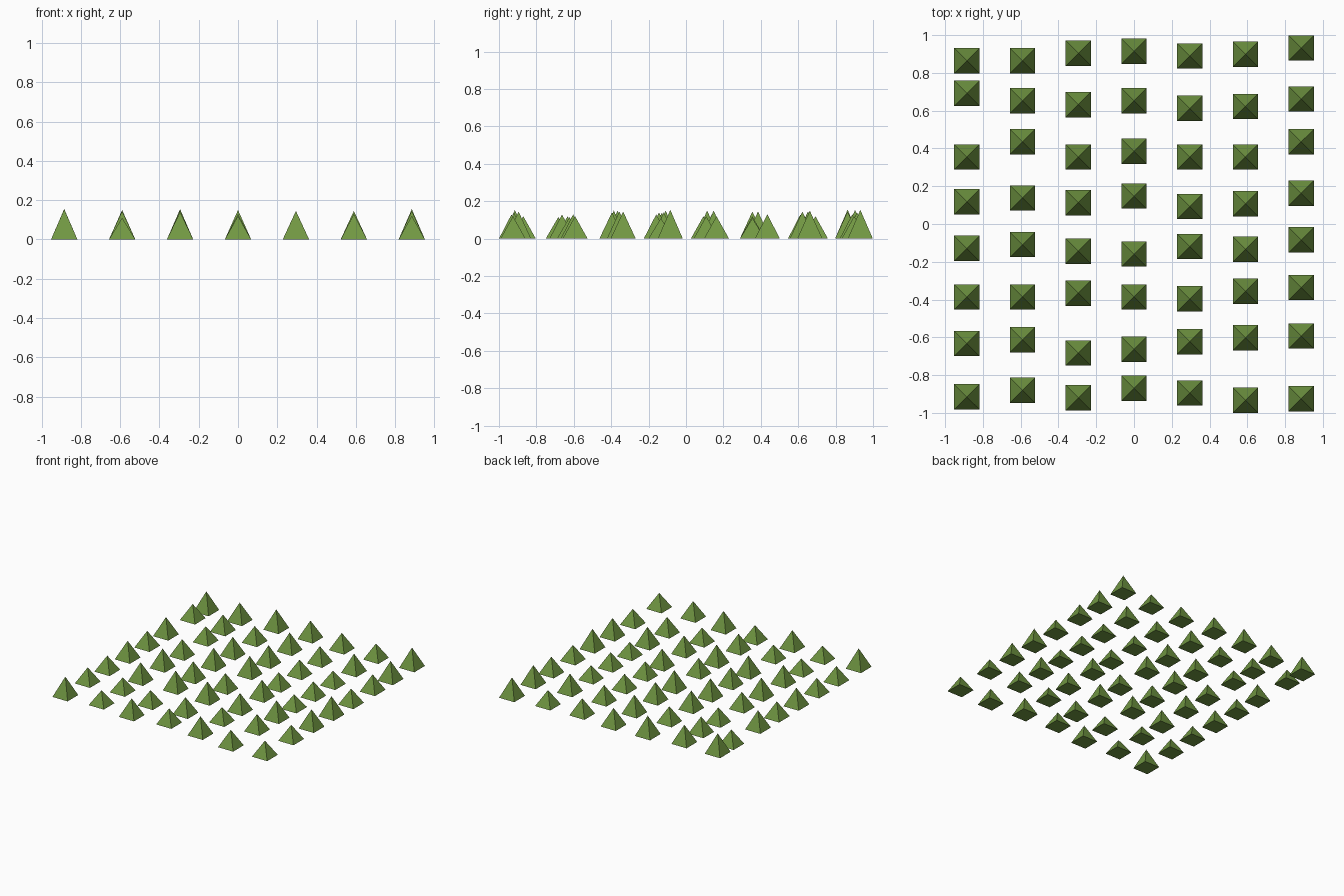
import bpy
import math

default_cube = bpy.data.objects.get("Cube")
if default_cube:
    bpy.data.objects.remove(default_cube, do_unlink=True)

# One flat leaf colour for every shrub
leaf_green = bpy.data.materials.new("leaf_green")
leaf_colour = (0.165, 0.31, 0.055, 1.0)
leaf_green.diffuse_color = leaf_colour
leaf_green.use_nodes = True
shader = leaf_green.node_tree.nodes["Principled BSDF"]
shader.inputs["Base Color"].default_value = leaf_colour
shader.inputs["Roughness"].default_value = 0.9

BASE_WIDTH = 0.134
COLUMN_STEP = 0.295
ROW_STEP = 0.257
FIRST_ROW = -0.9

# Planting shift along y for each column, front to back, in hundredths
planting_shift = [
    [-1.5, 1, 0, 0, -1, -3, 5, -3.5],
    [2, 3, 0, 2, 1, 5, 1, -3.5],
    [-2, -4, 2, -1.5, -1.5, -3, -1, 0.5],
    [3, -2, 0, -3, 2, 0, 1, 1.5],
    [0.5, 2, -1, 1, -3.5, -3, -3, -1],
    [-3.3, 4, 3, -0.5, -2, -3, -2, 0],
    [-2.5, 5, 5, 4.5, 3.5, 5, 2, 3.3],
]

# Shrub heights for each column, front to back, in hundredths
shrub_heights = [
    [15.4, 12, 12, 14, 12.5, 14.5, 12, 15.5],
    [11, 11, 14.5, 15, 13, 12, 13, 14.5],
    [14, 11.5, 15, 14, 15, 14.5, 12.5, 15.4],
    [12, 13, 15, 13, 15, 14.5, 14.5, 14],
    [14.5, 11.5, 14, 14, 12, 12, 13, 13],
    [13, 13, 14.5, 11, 12, 11, 14.5, 12],
    [12, 12, 14.5, 15.4, 12, 13, 15, 15.4],
]


def add_shrub(name, x, y, height):
    """Four-sided pyramid standing on the ground with its sides square to the axes."""
    bpy.ops.mesh.primitive_cone_add(
        vertices=4,
        radius1=BASE_WIDTH / math.sqrt(2),
        radius2=0,
        depth=height,
        location=(x, y, height / 2),
        rotation=(0, 0, math.pi / 4),
    )
    shrub = bpy.context.object
    shrub.name = name
    shrub.data.materials.append(leaf_green)


# Rows of shrubs, planted column by column
for column, (shifts, heights) in enumerate(zip(planting_shift, shrub_heights)):
    x = (column - 3) * COLUMN_STEP
    for row, (shift, height) in enumerate(zip(shifts, heights)):
        y = FIRST_ROW + row * ROW_STEP + shift / 100
        add_shrub(f"shrub_column_{column + 1}_row_{row + 1}", x, y, height / 100)
